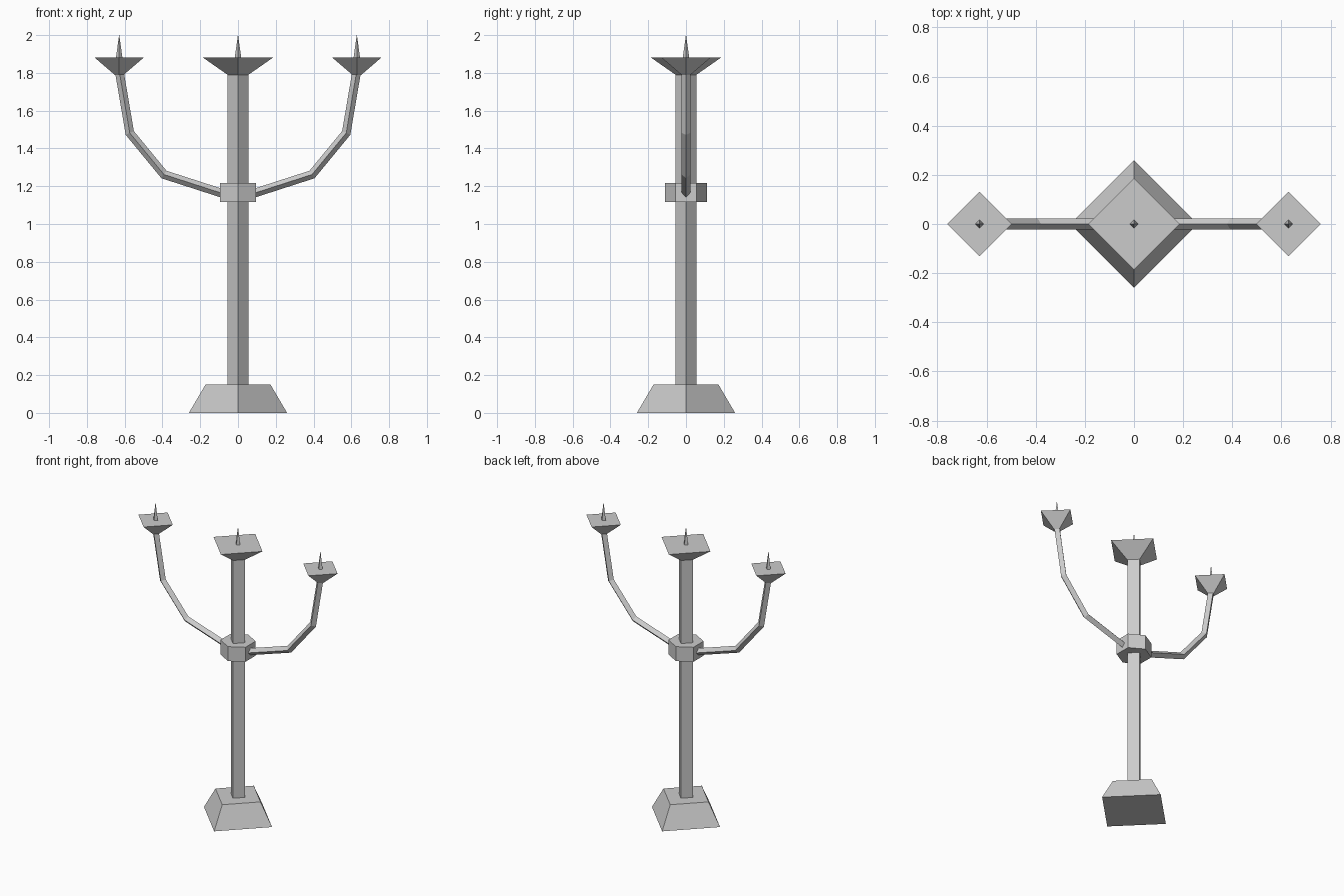
import bpy, bmesh
from math import sin, cos, pi
from mathutils import Vector

if "Cube" in bpy.data.objects:
    bpy.data.objects.remove(bpy.data.objects["Cube"])


def loft(name, rings, mirror=False):
    """Bridge matching rings of points into a closed, capped solid."""
    bm = bmesh.new()
    loops = [[bm.verts.new(p) for p in ring] for ring in rings]
    n = len(loops[0])
    for a, b in zip(loops, loops[1:]):
        for i in range(n):
            j = (i + 1) % n
            bm.faces.new((a[i], a[j], b[j], b[i]))
    bm.faces.new(loops[0][::-1])
    bm.faces.new(loops[-1])
    bmesh.ops.remove_doubles(bm, verts=bm.verts, dist=1e-5)
    bmesh.ops.recalc_face_normals(bm, faces=bm.faces)
    mesh = bpy.data.meshes.new(name)
    bm.to_mesh(mesh)
    bm.free()
    ob = bpy.data.objects.new(name, mesh)
    bpy.context.collection.objects.link(ob)
    if mirror:
        ob.modifiers.new("mirror", 'MIRROR').use_axis[0] = True
    return ob


def frustum(name, r0, z0, r1, z1, sides=4, x=0.0, mirror=False):
    """Upright tapered prism with a corner on the y axis."""
    angles = [pi / 2 + 2 * pi * i / sides for i in range(sides)]
    rings = [[(x + r * cos(a), r * sin(a), z) for a in angles]
             for r, z in ((r0, z0), (r1, z1))]
    return loft(name, rings, mirror)


def arm(name, path, r):
    """Diamond-section bar along an xz path with mitred joints."""
    pts = [Vector((x, 0, z)) for x, z in path]
    dirs = [(b - a).normalized() for a, b in zip(pts, pts[1:])]
    side = Vector((0, r, 0))
    rings = []
    for i, p in enumerate(pts):
        d0, d1 = dirs[max(i - 1, 0)], dirs[min(i, len(dirs) - 1)]
        t = (d0 + d1).normalized()
        up = Vector((-t.z, 0, t.x)) * (r / t.dot(d0))
        rings.append([p + side, p + up, p - side, p - up])
    return loft(name, rings, True)


# Foot, column and hexagonal collar
frustum("base", 0.26, 0, 0.172, 0.15)
frustum("column", 0.055, 0.15, 0.055, 1.79)
frustum("collar", 0.11, 1.117, 0.11, 1.217, sides=6)

# Centre dish and spike
frustum("centre_dish", 0.055, 1.79, 0.187, 1.882)
frustum("centre_spike", 0.017, 1.882, 0.0005, 2.0)

# Mirrored arms with their dishes and spikes
arm("arm", [(0.07, 1.158), (0.392, 1.262), (0.573, 1.482), (0.627, 1.80)], 0.023)
frustum("side_dish", 0.024, 1.79, 0.131, 1.882, x=0.629, mirror=True)
frustum("side_spike", 0.017, 1.882, 0.0005, 2.0, x=0.629, mirror=True)
